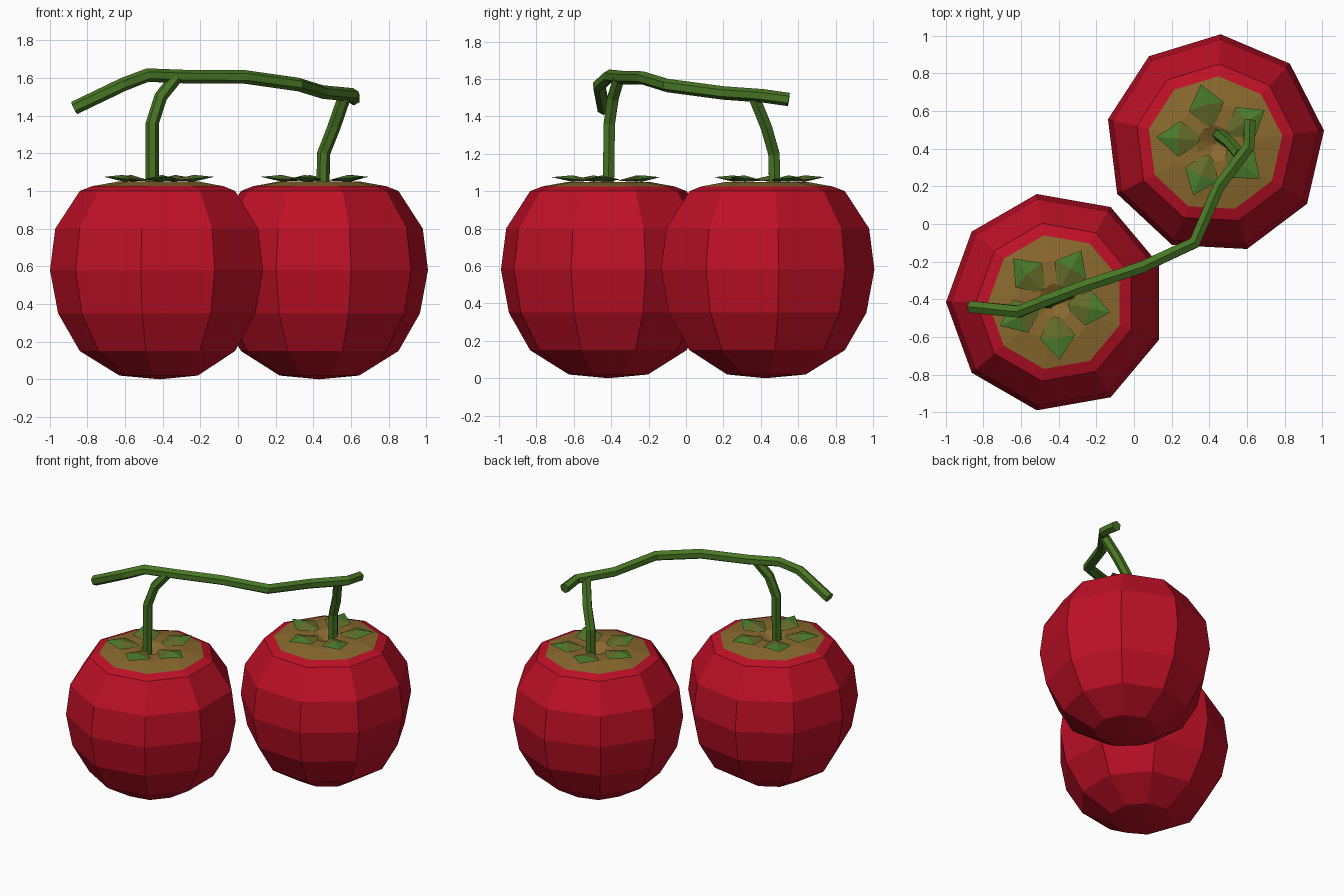
import bpy, bmesh, math
from mathutils import Vector

if "Cube" in bpy.data.objects:
    bpy.data.objects.remove(bpy.data.objects["Cube"])


def material(name, rgb):
    m = bpy.data.materials.new(name)
    lin = [((c / 255 + 0.055) / 1.055) ** 2.4 if c > 10 else c / 255 / 12.92 for c in rgb]
    m.diffuse_color = (*lin, 1)
    m.use_nodes = True
    m.node_tree.nodes["Principled BSDF"].inputs["Base Color"].default_value = m.diffuse_color
    return m


RED = material("tomato red", (190, 16, 38))
BROWN = material("cap brown", (138, 105, 46))
LEAF = material("leaf green", (74, 124, 44))
OLIVE = material("leaf olive", (100, 108, 42))
STEM = material("stem green", (72, 118, 36))


def finish(name, bm, mats):
    bmesh.ops.recalc_face_normals(bm, faces=bm.faces)
    me = bpy.data.meshes.new(name)
    bm.to_mesh(me)
    bm.free()
    ob = bpy.data.objects.new(name, me)
    bpy.context.collection.objects.link(ob)
    for m in mats:
        me.materials.append(m)
    return ob


# Fruit: nine-sided lathe, the top rings are the brown cap
PROFILE = [(.215, .02), (.425, .15), (.54, .35), (.583, .58), (.555, .80),
           (.425, 1.0), (.36, 1.025), (.22, 1.05), (.10, 1.05)]


def fruit(name, cx, cy, turn):
    bm = bmesh.new()
    rings = []
    for r, z in PROFILE:
        rings.append([bm.verts.new((cx + r * math.cos(math.radians(turn + 40 * k)),
                                    cy + r * math.sin(math.radians(turn + 40 * k)), z))
                      for k in range(9)])
    low = bm.verts.new((cx, cy, 0))
    dip = bm.verts.new((cx, cy, 1.0))
    for i in range(len(rings) - 1):
        for k in range(9):
            j = (k + 1) % 9
            f = bm.faces.new((rings[i][k], rings[i][j], rings[i + 1][j], rings[i + 1][k]))
            f.material_index = int(i >= 6)
    for k in range(9):
        j = (k + 1) % 9
        bm.faces.new((low, rings[0][j], rings[0][k]))
        bm.faces.new((dip, rings[-1][k], rings[-1][j])).material_index = 1
    finish(name, bm, [RED, BROWN])


# Calyx: five folded pointed leaves, olive at the root and green outside
def calyx(name, cx, cy, turn):
    bm = bmesh.new()
    for k in range(5):
        a = math.radians(turn + 72 * k)
        d, s = Vector((math.cos(a), math.sin(a), 0)), Vector((-math.sin(a), math.cos(a), 0))

        def v(r, w, z):
            return bm.verts.new(Vector((cx, cy, z)) + d * r + s * w)
        root, mid, tip = v(.08, 0, 1.06), v(.20, 0, 1.085), v(.31, 0, 1.075)
        keel = v(.20, 0, 1.05)
        for side in (-1, 1):
            base, edge = v(.10, .035 * side, 1.055), v(.19, .095 * side, 1.062)
            bm.faces.new((root, mid, edge, base)).material_index = 1
            bm.faces.new((mid, tip, edge))
            bm.faces.new((keel, edge, tip))
            bm.faces.new((keel, root, base, edge)).material_index = 1
    finish(name, bm, [LEAF, OLIVE])


# Stems: six-sided tubes along a path
def tube(name, path, radius):
    bm = bmesh.new()
    pts = [Vector(p) for p in path]
    up = Vector((0, 0, 1)) if abs((pts[1] - pts[0]).normalized().z) < .9 else Vector((1, 0, 0))
    rings = []
    for i, p in enumerate(pts):
        t = (pts[min(i + 1, len(pts) - 1)] - pts[max(i - 1, 0)]).normalized()
        n = (up - t * up.dot(t)).normalized()
        b = t.cross(n)
        rings.append([bm.verts.new(p + radius * (n * math.cos(k * math.pi / 3)
                                                 + b * math.sin(k * math.pi / 3)))
                      for k in range(6)])
    for r0, r1 in zip(rings, rings[1:]):
        for k in range(6):
            j = (k + 1) % 6
            bm.faces.new((r0[k], r0[j], r1[j], r1[k]))
    bm.faces.new(rings[0])
    bm.faces.new(rings[-1])
    finish(name, bm, [STEM])


fruit("left_tomato", -.415, -.415, 180)
fruit("right_tomato", .43, .425, 87)
calyx("left_calyx", -.43, -.41, 133)
calyx("right_calyx", .43, .44, 104)

tube("main_stem", [(-.87, -.44, 1.44), (-.61, -.465, 1.565), (-.48, -.41, 1.615),
                   (-.28, -.335, 1.607), (.04, -.23, 1.605), (.32, -.10, 1.565),
                   (.45, .20, 1.525), (.61, .41, 1.51), (.615, .55, 1.49)], .036)
tube("left_stalk", [(-.455, -.415, 1.0), (-.455, -.41, 1.36),
                    (-.41, -.39, 1.50), (-.33, -.36, 1.60)], .035)
tube("right_stalk", [(.45, .475, 1.0), (.455, .47, 1.20),
                     (.51, .43, 1.34), (.565, .365, 1.50)], .035)
